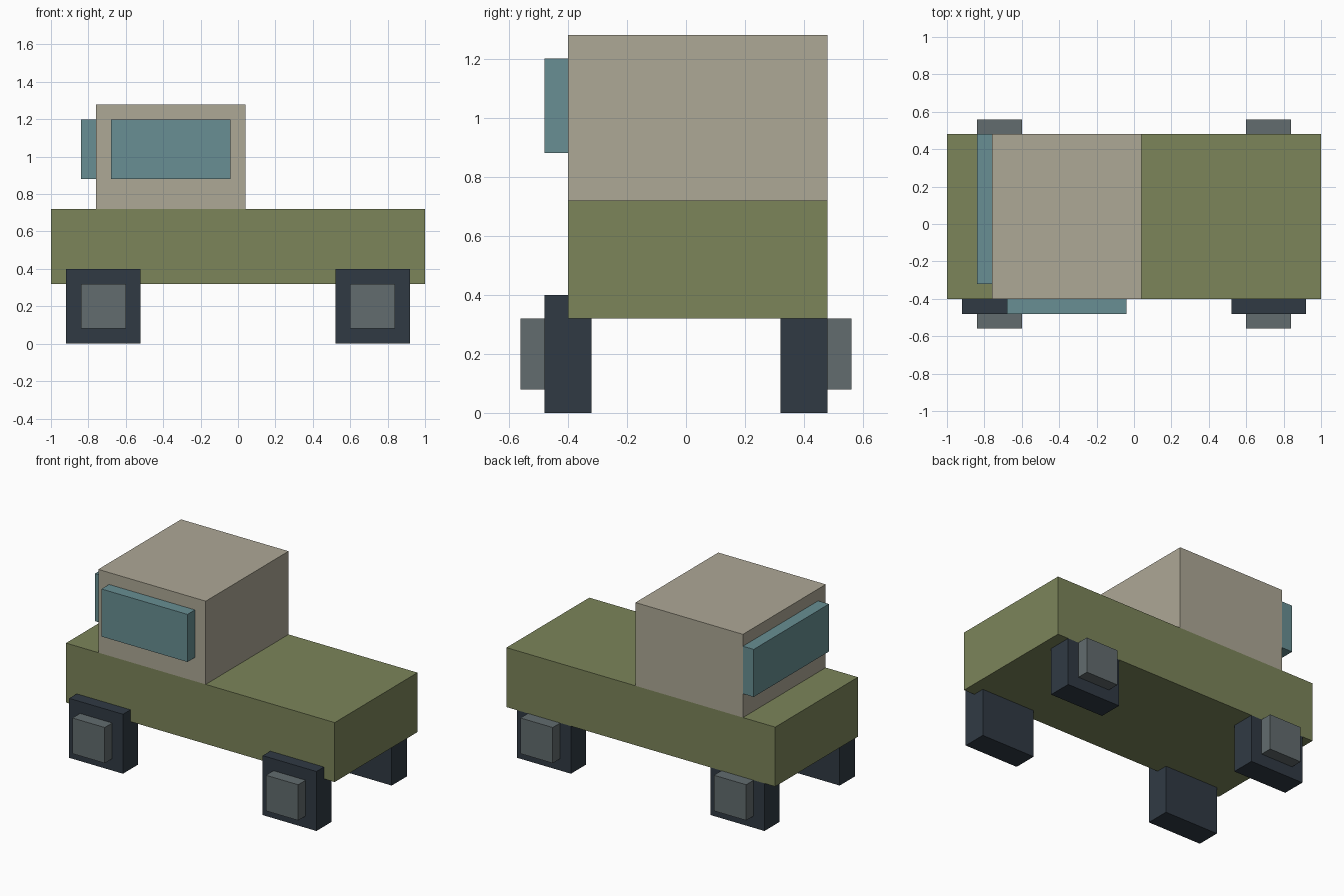
import bpy

if "Cube" in bpy.data.objects:
    bpy.data.objects.remove(bpy.data.objects["Cube"])


def material(name, hex_code):
    # sRGB hex to linear colour
    rgb = [int(hex_code[i:i + 2], 16) / 255 for i in (0, 2, 4)]
    lin = [c / 12.92 if c <= 0.04045 else ((c + 0.055) / 1.055) ** 2.4 for c in rgb]
    m = bpy.data.materials.new(name)
    m.diffuse_color = (*lin, 1)
    m.use_nodes = True
    m.node_tree.nodes["Principled BSDF"].inputs["Base Color"].default_value = m.diffuse_color
    return m


def box(name, x, y, z, mat):
    # Box from (min, max) ranges on each axis
    spans = (x, y, z)
    bpy.ops.mesh.primitive_cube_add(size=1)
    ob = bpy.context.object
    ob.name = ob.data.name = name
    for v in ob.data.vertices:
        v.co = [lo + (c + 0.5) * (hi - lo) for c, (lo, hi) in zip(v.co, spans)]
    ob.data.materials.append(mat)
    return ob


olive = material("olive paint", "7C855A")
tan = material("tan paint", "AEA896")
glass = material("teal glass", "688F93")
rubber = material("dark rubber", "303A44")
metal = material("grey metal", "626C6E")

# Chassis and cab
box("body", (-1, 1), (-0.40, 0.48), (0.32, 0.72), olive)
box("cab", (-0.76, 0.04), (-0.40, 0.48), (0.72, 1.28), tan)

# Raised windows
box("side_window", (-0.68, -0.04), (-0.48, -0.40), (0.88, 1.20), glass)
box("windscreen", (-0.84, -0.76), (-0.32, 0.48), (0.88, 1.20), glass)

# Wheels and hubs; far wheels are flush with the body side, so they stop at its underside
for end, cx in (("left", -0.72), ("right", 0.72)):
    for side, wheel_y, hub_y, top in (
        ("front", (-0.48, -0.32), (-0.56, -0.48), 0.40),
        ("back", (0.32, 0.48), (0.48, 0.56), 0.32),
    ):
        box(f"{side}_{end}_wheel", (cx - 0.20, cx + 0.20), wheel_y, (0, top), rubber)
        box(f"{side}_{end}_hub", (cx - 0.12, cx + 0.12), hub_y, (0.08, 0.32), metal)
